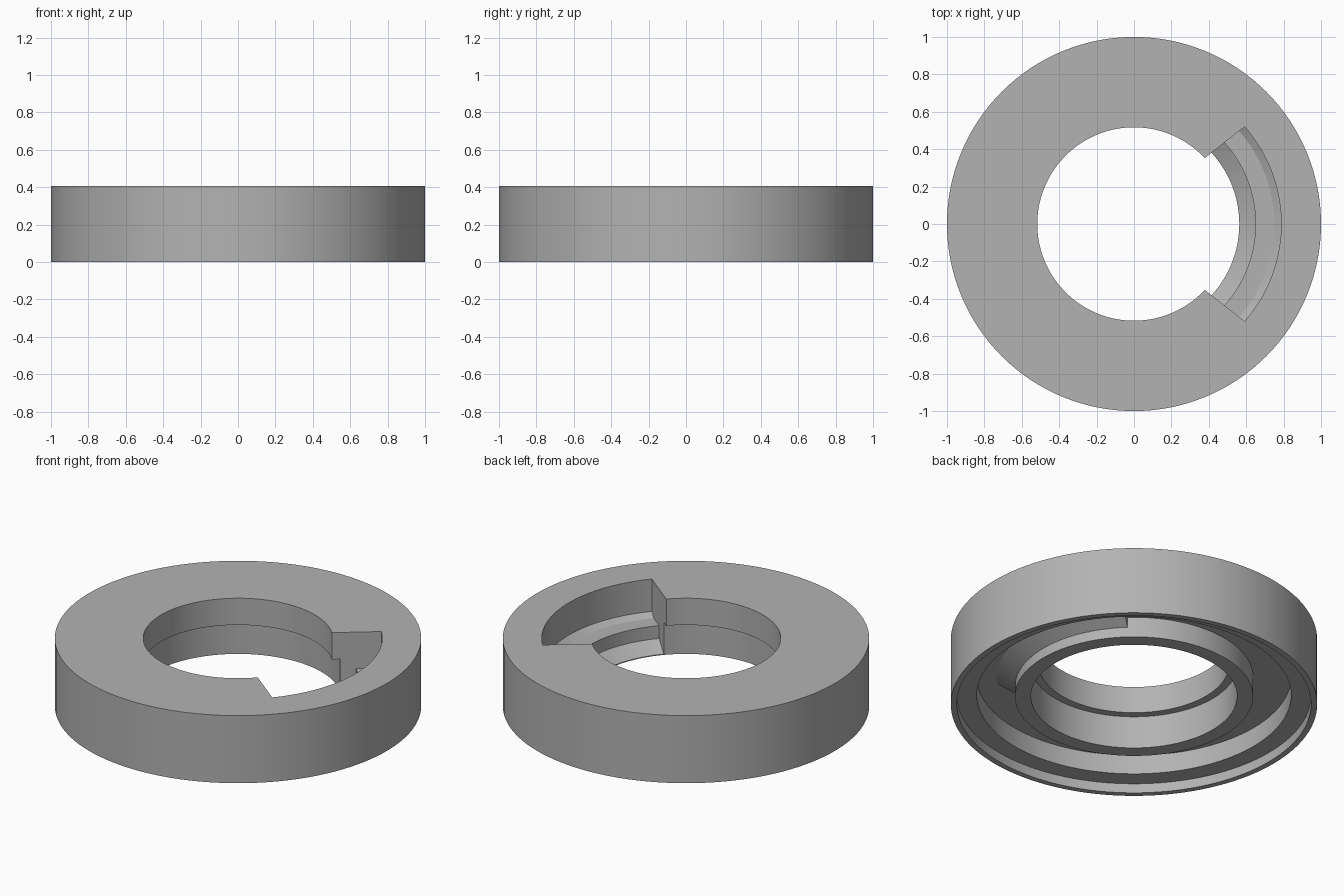
import bpy, bmesh, math

cube = bpy.data.objects.get("Cube")
if cube:
    bpy.data.objects.remove(cube, do_unlink=True)

HEIGHT = 0.407
NOTCH_ANGLE = math.radians(38.1)

grey = bpy.data.materials.new("plain_grey")
grey.use_nodes = True
colour = (0.45, 0.45, 0.45, 1)
grey.diffuse_color = colour
grey.node_tree.nodes["Principled BSDF"].inputs["Base Color"].default_value = colour


def revolve(name, profile, segments, side_offset=None):
    """Revolve a closed (radius, z) profile: a full turn, or a sector about +x
    whose straight sides lie side_offset outside the notch angle."""
    bm = bmesh.new()
    full = side_offset is None
    rings = []
    for i in range(segments if full else segments + 1):
        ring = []
        for r, z in profile:
            if full:
                a = 2 * math.pi * i / segments
            else:
                half = NOTCH_ANGLE + math.asin(side_offset / r)
                a = half * (2 * i / segments - 1)
            ring.append(bm.verts.new((r * math.cos(a), r * math.sin(a), z)))
        rings.append(ring)
    n = len(profile)
    for i in range(segments):
        a, b = rings[i], rings[(i + 1) % len(rings)]
        for j in range(n):
            k = (j + 1) % n
            bm.faces.new((a[j], b[j], b[k], a[k]))
    if not full:
        bm.faces.new(rings[0])
        bm.faces.new(rings[-1])
    bmesh.ops.recalc_face_normals(bm, faces=bm.faces)
    mesh = bpy.data.meshes.new(name)
    bm.to_mesh(mesh)
    bm.free()
    mesh.materials.append(grey)
    obj = bpy.data.objects.new(name, mesh)
    bpy.context.collection.objects.link(obj)
    return obj


def combine(target, tool, operation):
    mod = target.modifiers.new(operation.lower(), "BOOLEAN")
    mod.operation, mod.object, mod.solver = operation, tool, "EXACT"
    bpy.context.view_layer.objects.active = target
    bpy.ops.object.modifier_apply(modifier=mod.name)
    bpy.data.objects.remove(tool, do_unlink=True)


# Stepped ring, with rim lip, underside channel and inner collar
ring = revolve("stepped_ring", [
    (0.517, HEIGHT), (1, HEIGHT), (1, 0), (0.967, 0), (0.967, 0.057),
    (0.858, 0.057), (0.858, 0.173), (0.65, 0.173), (0.65, 0.05),
    (0.563, 0.05), (0.563, 0.246), (0.517, 0.246)], 128)

# Sloped support beneath the notch floor
support = revolve("notch_support", [(0.64, 0.104), (0.76, 0.179), (0.64, 0.179)],
                  40, 0.1)
combine(ring, support, "UNION")

# Notch with a chamfered ledge and a slope down to the bore
cutter = revolve("notch_cutter", [
    (0.45, 0.6), (0.787, 0.6), (0.787, 0.212), (0.75, 0.188),
    (0.65, 0.188), (0.65, 0.11), (0.45, -0.016)], 40, 0.044)
combine(ring, cutter, "DIFFERENCE")

bpy.ops.object.select_all(action="DESELECT")
ring.select_set(True)
bpy.context.view_layer.objects.active = ring
bpy.ops.object.shade_smooth_by_angle(angle=math.radians(30))
